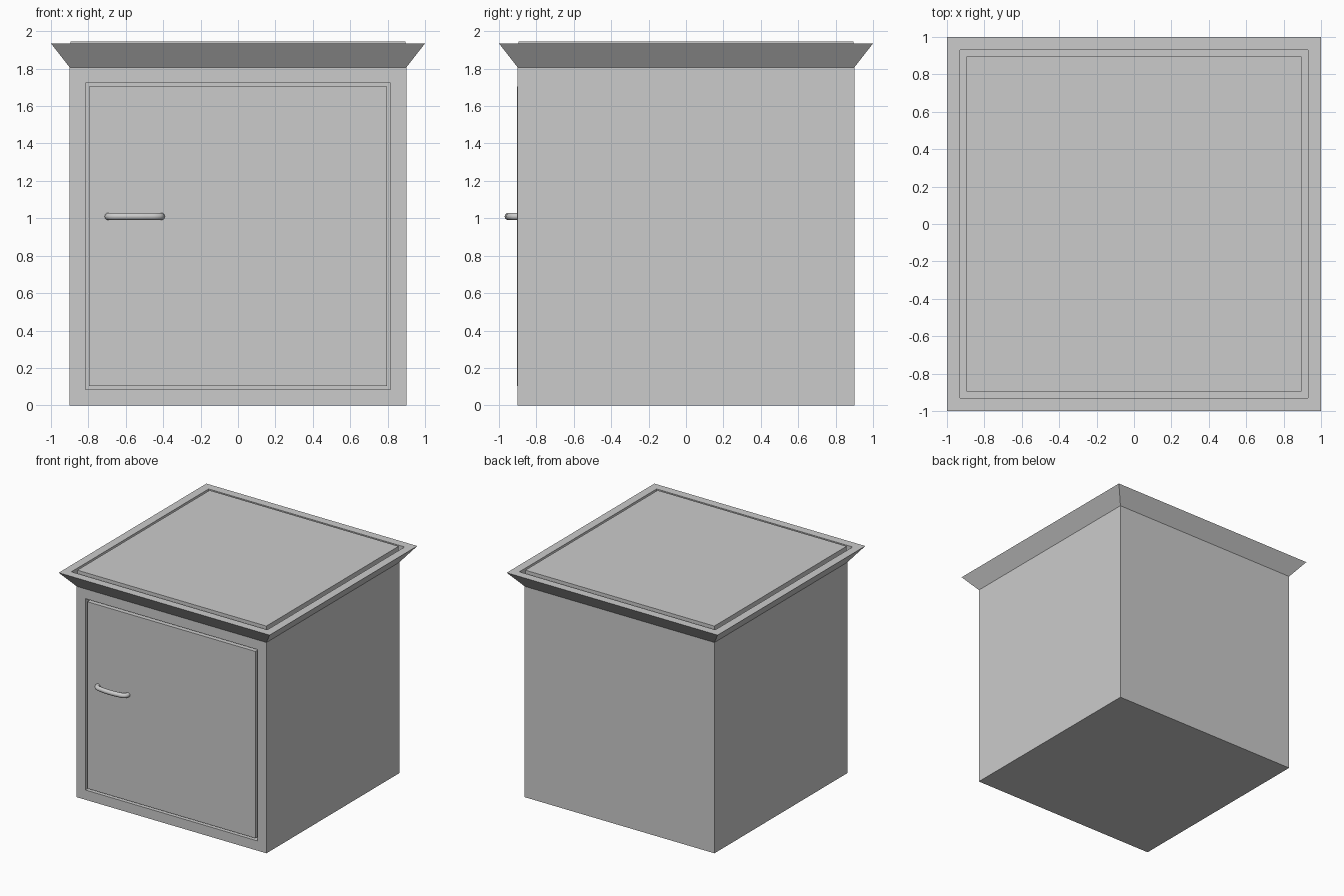
import bpy, bmesh
from mathutils import Vector

if "Cube" in bpy.data.objects:
    bpy.data.objects.remove(bpy.data.objects["Cube"])


def finish(name, bm):
    bmesh.ops.recalc_face_normals(bm, faces=bm.faces[:])
    mesh = bpy.data.meshes.new(name)
    bm.to_mesh(mesh)
    bm.free()
    obj = bpy.data.objects.new(name, mesh)
    bpy.context.collection.objects.link(obj)
    return obj


def box(bm, lo, hi):
    lo, hi = Vector(lo), Vector(hi)
    for v in bmesh.ops.create_cube(bm, size=1)["verts"]:
        v.co = (lo + hi) / 2 + v.co * (hi - lo)


def face_towards(bm, direction):
    return max(bm.faces, key=lambda f: f.calc_center_median().dot(Vector(direction)))


def extrude(bm, face, offset):
    new = bmesh.ops.extrude_discrete_faces(bm, faces=[face])["faces"][0]
    bmesh.ops.translate(bm, verts=new.verts[:], vec=offset)
    return new


def recessed_panel(bm, face, margin, depth, gap, rise):
    # Sunken groove around a panel that stands slightly proud of the frame
    out = face.normal.copy()
    bmesh.ops.inset_region(bm, faces=[face], thickness=margin)
    floor = extrude(bm, face, -out * depth)
    bmesh.ops.inset_region(bm, faces=[floor], thickness=gap)
    extrude(bm, floor, out * (depth + rise))


# Cabinet body with door in its front, flared cornice and raised top panel
bm = bmesh.new()
box(bm, (-0.9, -0.9, 0), (0.9, 0.9, 1.807))
bm.normal_update()
front = face_towards(bm, (0, -1, 0))
recessed_panel(bm, front, 0.118, 0.05, 0.028, 0.003)

bm.normal_update()
top = extrude(bm, face_towards(bm, (0, 0, 1)), (0, 0, 0.128))
for v in top.verts:
    v.co.x /= 0.9
    v.co.y /= 0.9
bm.normal_update()
recessed_panel(bm, top, 0.1, 0.05, 0.047, 0.01)
finish("cabinet", bm)

# Bowed door handle
half = [(-0.14, -0.885), (-0.14, -0.915), (-0.128, -0.932), (-0.07, -0.946)]
path = half + [(0, -0.95)] + [(-x, y) for x, y in reversed(half)]
curve = bpy.data.curves.new("door_handle", "CURVE")
curve.dimensions = "3D"
curve.bevel_depth = 0.02
curve.bevel_resolution = 3
curve.use_fill_caps = True
curve.resolution_u = 4
spline = curve.splines.new("BEZIER")
spline.bezier_points.add(len(path) - 1)
for p, (x, y) in zip(spline.bezier_points, path):
    p.co = (x - 0.552, y, 1.01)
    p.handle_left_type = p.handle_right_type = "AUTO"
handle = bpy.data.objects.new("door_handle", curve)
bpy.context.collection.objects.link(handle)
